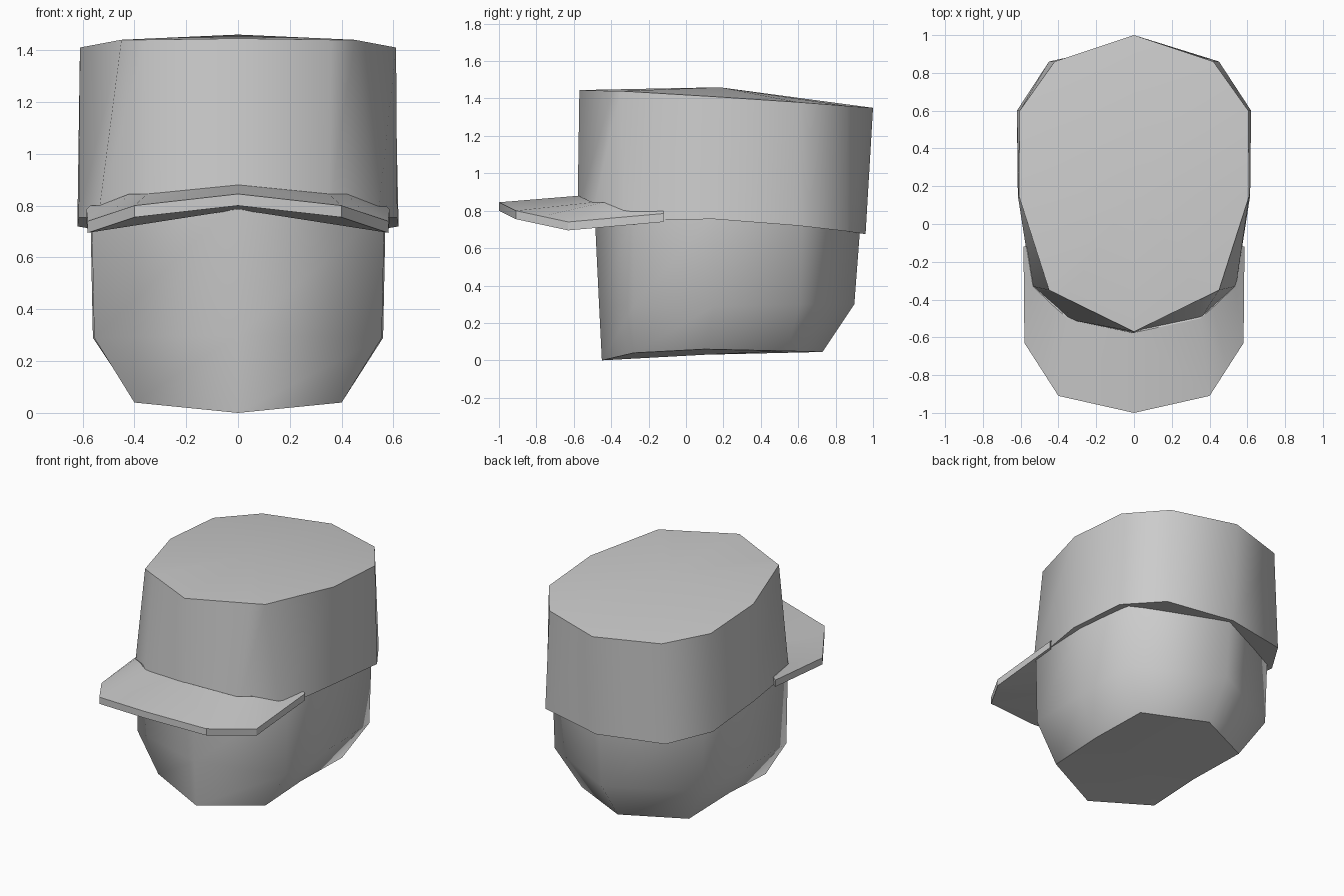
import bpy, bmesh, math

cube = bpy.data.objects.get("Cube")
if cube:
    bpy.data.objects.remove(cube, do_unlink=True)

grey = bpy.data.materials.new("plain grey")
grey.use_nodes = True
grey.diffuse_color = (0.6, 0.6, 0.6, 1)
grey.node_tree.nodes["Principled BSDF"].inputs["Base Color"].default_value = (0.6, 0.6, 0.6, 1)


def mirrored(half):
    """Full outline from the +x half, listed from front centre to back centre."""
    return half + [(-x, y, z) for x, y, z in reversed(half[1:-1])]


def finish(bm, name, angle):
    bmesh.ops.recalc_face_normals(bm, faces=bm.faces)
    mesh = bpy.data.meshes.new(name)
    bm.to_mesh(mesh)
    bm.free()
    mesh.materials.append(grey)
    obj = bpy.data.objects.new(name, mesh)
    bpy.context.collection.objects.link(obj)
    bpy.ops.object.select_all(action='DESELECT')
    bpy.context.view_layer.objects.active = obj
    obj.select_set(True)
    bpy.ops.object.shade_smooth_by_angle(angle=math.radians(angle), keep_sharp_edges=True)


def loft(name, halves, bottom_hub, top_hub):
    """Skin stacked rings from bottom to top and close both ends with sharp-edged fans."""
    bm = bmesh.new()
    rings = [[bm.verts.new(p) for p in mirrored(h)] for h in halves]
    n = len(rings[0])
    for low, high in zip(rings, rings[1:]):
        for i in range(n):
            j = (i + 1) % n
            bm.faces.new((low[i], low[j], high[j], high[i]))
    for ring, hub in ((rings[0], bottom_hub), (rings[-1], top_hub)):
        centre = bm.verts.new(hub)
        for i in range(n):
            j = (i + 1) % n
            bm.faces.new((ring[i], ring[j], centre))
            bm.edges.get((ring[i], ring[j])).smooth = False
    finish(bm, name, 75)


# Head: eight-sided, flat underside, chamfered jaw, nearly straight walls
jaw = [(0, -.45, 0), (.4, -.28, .04), (.4, .1, .06), (.4, .54, .05), (0, .73, .045)]
cheek = [(0, -.465, .3), (.555, -.28, .29), (.56, .15, .29), (.555, .61, .3), (0, .9, .3)]
brow = [(0, -.49, .82), (.565, -.28, .78), (.57, .15, .78), (.565, .62, .76), (0, .935, .76)]
loft("head", [jaw, cheek, brow], (0, .1, .03), (0, .18, .8))

# Cap: rim with an inward lip, tall crown, slightly peaked top
rim = [(0, -.58, .79), (.35, -.505, .76), (.54, -.33, .75), (.615, .15, .755),
       (.62, .6, .72), (.45, .86, .69), (0, .96, .675)]
lip = [(x * .8, y * .8 + .04, z + .02) for x, y, z in rim]
crown = [(0, -.57, 1.445), (.36, -.394, 1.44), (.45, -.35, 1.44), (.61, .15, 1.41),
         (.605, .6, 1.38), (.42, .86, 1.36), (0, 1, 1.35)]
loft("cap", [lip, rim, crown], (0, .18, .78), (0, .18, 1.46))

# Visor: top strip from the cap wall to the outer edge, a thin rim, a fanned underside
inner = [(0, -.575, .88), (.35, -.5, .845), (.42, -.44, .845), (.535, -.33, .8), (.57, -.12, .8)]
outer = [(0, -1, .845), (.4, -.91, .8), (.49, -.77, .77), (.58, -.63, .74), (.585, -.12, .785)]
lower = [(x, y, z - .045) for x, y, z in outer]
bm = bmesh.new()
for side in (1, -1):
    a, b, c = [[bm.verts.new((side * x, y, z)) for x, y, z in edge]
               for edge in (inner, outer, lower)]
    hub = bm.verts.new((0, -.45, .785))
    for i in range(len(a) - 1):
        bm.faces.new((a[i], b[i], b[i + 1], a[i + 1]))
        bm.faces.new((b[i], c[i], c[i + 1], b[i + 1]))
        bm.faces.new((c[i], hub, c[i + 1]))
        bm.faces.new((a[i], a[i + 1], hub))
    bm.faces.new((a[-1], b[-1], c[-1], hub))
bmesh.ops.remove_doubles(bm, verts=bm.verts, dist=.001)
finish(bm, "visor", 30)
